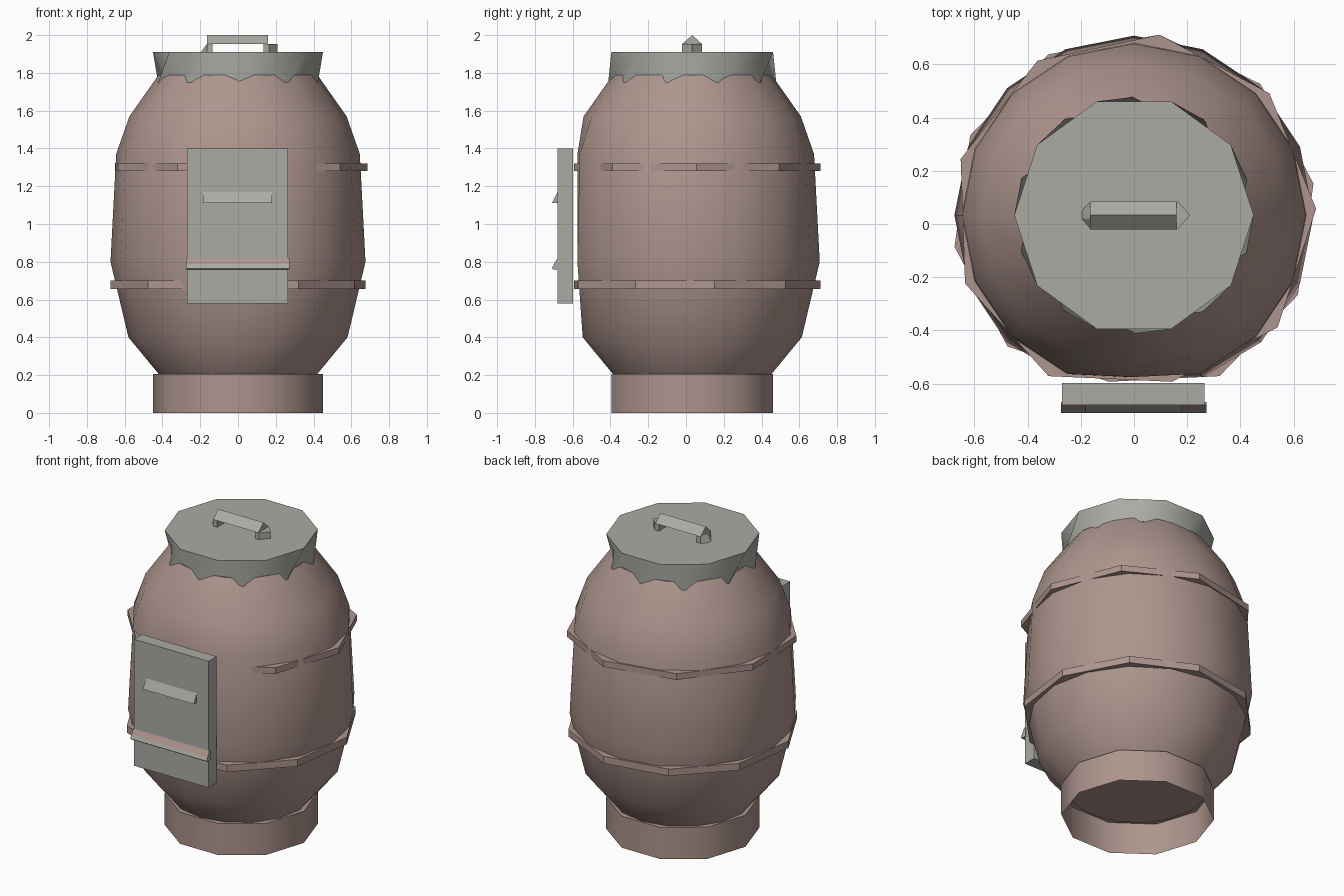
import bpy
import bmesh
from math import cos, sin, pi, radians

if "Cube" in bpy.data.objects:
    bpy.data.objects.remove(bpy.data.objects["Cube"], do_unlink=True)

CY = 0.033      # depth of the barrel's axis
FRONT = -0.575  # the barrel is flattened here behind the door


def material(name, rgb):
    m = bpy.data.materials.new(name)
    m.use_nodes = True
    m.diffuse_color = (*rgb, 1)
    bsdf = next(n for n in m.node_tree.nodes if n.type == "BSDF_PRINCIPLED")
    bsdf.inputs["Base Color"].default_value = (*rgb, 1)
    return m


GREY = material("warm grey metal", (0.41, 0.41, 0.375))
BROWN = material("dusty rose wood", (0.42, 0.3, 0.27))


def ring(radius, z, sides, turn=0.0):
    """Corners of a regular polygon round the barrel's axis."""
    steps = [radians(turn) + 2 * pi * i / sides for i in range(sides)]
    return [(radius * cos(a), CY + radius * sin(a), z) for a in steps]


def loft(name, rings, mats, bottom=True, top=True, smooth=None):
    """Skin a stack of equal-length rings."""
    bm = bmesh.new()
    loops = [[bm.verts.new(p) for p in r] for r in rings]
    n = len(loops[0])
    for low, high in zip(loops, loops[1:]):
        for i in range(n):
            j = (i + 1) % n
            bm.faces.new((low[i], low[j], high[j], high[i]))
    if bottom:
        bm.faces.new(loops[0][::-1])
    if top:
        bm.faces.new(loops[-1])
    bmesh.ops.recalc_face_normals(bm, faces=bm.faces)
    mesh = bpy.data.meshes.new(name)
    bm.to_mesh(mesh)
    bm.free()
    obj = bpy.data.objects.new(name, mesh)
    bpy.context.collection.objects.link(obj)
    for m in mats:
        mesh.materials.append(m)
    if smooth:
        bpy.ops.object.select_all(action="DESELECT")
        obj.select_set(True)
        bpy.context.view_layer.objects.active = obj
        bpy.ops.object.shade_smooth_by_angle(angle=radians(smooth))
    return obj


def bar(name, profile, x0, x1, mats):
    """Extrude a (y, z) profile along x."""
    return loft(name, [[(x, y, z) for y, z in profile] for x in (x0, x1)], mats)


# Barrel body, flattened at the front
levels = [(0.2, 0.415), (0.4, 0.58), (0.8, 0.675), (1.37, 0.645),
          (1.57, 0.575), (1.79, 0.42)]
body_rings = [[(x, max(y, FRONT), z) for x, y, z in ring(r, z, 16)]
              for z, r in levels]
loft("barrel_body", body_rings, [BROWN], smooth=40)

# Base: a skirt that is open underneath
loft("base_skirt", [ring(0.45, 0, 10), ring(0.45, 0.205, 10)], [BROWN],
     bottom=False, smooth=40)

# Hoops, whose corners break through the body
for name, z0, z1, sides, turn in (("lower_hoop", 0.655, 0.7, 10, 10),
                                  ("upper_hoop", 1.28, 1.32, 9, 82)):
    hoop = [[(x, max(y, -0.593), z) for x, y, z in ring(0.685, z, sides, turn)]
            for z in (z0, z1)]
    loft(name, hoop, [BROWN])

# Lid, its lower edge turned half a step against the upper one
loft("lid", [ring(0.445, 1.75, 10, -18), ring(0.45, 1.91, 10)], [GREY], smooth=40)

# Lid handle: a ridged grip on two pointed feet
bar("lid_handle_grip", [(-0.02, 1.953), (0.085, 1.953), (CY, 2.0)],
    -0.165, 0.16, [GREY])
for name, side in (("lid_handle_left_foot", 1), ("lid_handle_right_foot", -1)):
    tip = 0.21 if side > 0 else 0.2
    outline = [(0.135, -0.02), (0.165, -0.02), (tip, 0.02 if side < 0 else CY),
               (tip, 0.045 if side < 0 else CY + 0.002), (0.165, 0.085), (0.135, 0.085)]
    foot = [[(side * x, y, 1.905) for x, y in outline],
            [(side * (x if side > 0 else min(x, 0.165)), y, 1.953) for x, y in outline]]
    loft(name, foot, [GREY])

# Front door with its pull
bar("door", [(-0.68, 0.58), (-0.598, 0.58), (-0.598, 1.4), (-0.68, 1.4)],
    -0.27, 0.265, [GREY])
bar("door_pull", [(-0.71, 1.11), (-0.67, 1.11), (-0.67, 1.17), (-0.68, 1.17)],
    -0.185, 0.18, [GREY])

# Door ledge: its upper slope is brown
ledge = bar("door_ledge", [(-0.71, 0.765), (-0.705, 0.76), (-0.67, 0.76),
                           (-0.67, 0.82), (-0.68, 0.82), (-0.7, 0.787)],
            -0.275, 0.272, [GREY, BROWN])
for face in ledge.data.polygons:
    if face.center.z > 0.79 and face.normal.z > 0.2:
        face.material_index = 1
